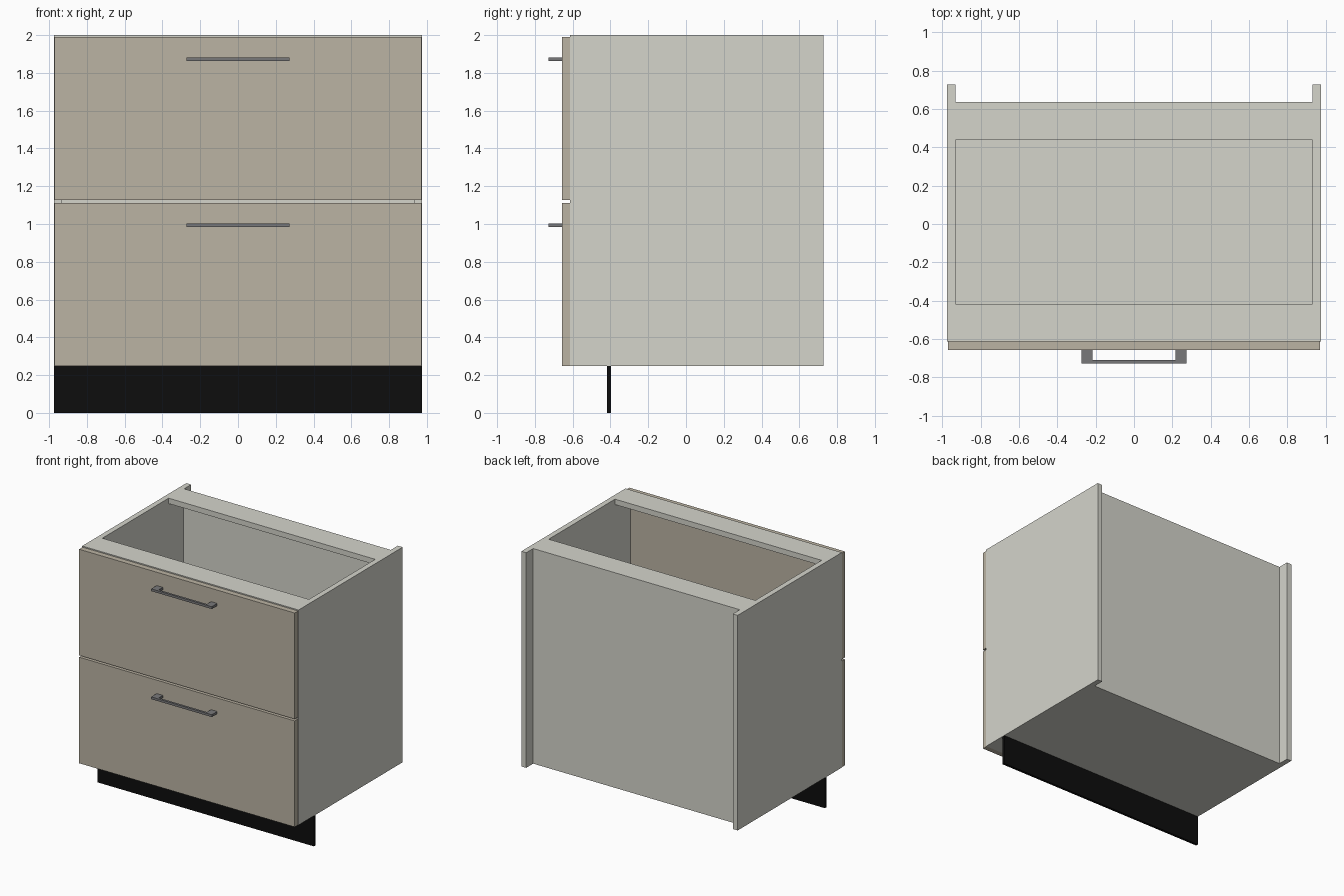
import bpy
import bmesh

if "Cube" in bpy.data.objects:
    bpy.data.objects.remove(bpy.data.objects["Cube"])


def material(name, rgb):
    m = bpy.data.materials.new(name)
    m.diffuse_color = (*rgb, 1.0)
    m.use_nodes = True
    m.node_tree.nodes["Principled BSDF"].inputs["Base Color"].default_value = m.diffuse_color
    return m


CARCASS = material("light grey board", (0.66, 0.66, 0.60))
FRONT = material("warm beige", (0.50, 0.455, 0.37))
METAL = material("grey metal", (0.19, 0.19, 0.195))
BLACK = material("black", (0.004, 0.004, 0.004))


def prism(name, outline, z0, z1, mat):
    """Extrude an xy outline (counter-clockwise) from z0 up to z1."""
    bm = bmesh.new()
    face = bm.faces.new([bm.verts.new((x, y, z0)) for x, y in outline])
    top = bmesh.ops.extrude_face_region(bm, geom=[face])["geom"]
    verts = [v for v in top if isinstance(v, bmesh.types.BMVert)]
    bmesh.ops.translate(bm, verts=verts, vec=(0, 0, z1 - z0))
    bmesh.ops.recalc_face_normals(bm, faces=bm.faces[:])
    mesh = bpy.data.meshes.new(name)
    bm.to_mesh(mesh)
    bm.free()
    mesh.materials.append(mat)
    obj = bpy.data.objects.new(name, mesh)
    bpy.context.collection.objects.link(obj)
    return obj


def board(name, x, y, z, mat):
    outline = [(x[0], y[0]), (x[1], y[0]), (x[1], y[1]), (x[0], y[1])]
    return prism(name, outline, z[0], z[1], mat)


W = 0.975            # half width of the cabinet
T = 0.044            # board thickness
IN = W - T           # inner half width
Z0, Z1 = 0.248, 2.0  # carcass bottom and top
YF, YB = -0.613, 0.727
BACK = 0.63          # inner face of the recessed back panel

# Carcass
board("left_side_panel", (-W, -IN), (YF, YB), (Z0, Z1), CARCASS)
board("right_side_panel", (IN, W), (YF, YB), (Z0, Z1), CARCASS)
board("bottom_panel", (-IN, IN), (YF, BACK), (Z0, Z0 + T), CARCASS)
board("back_panel", (-IN, IN), (BACK, BACK + 0.007), (Z0, Z1), CARCASS)
board("front_top_rail", (-IN, IN), (YF, -0.416), (Z1 - T, Z1), CARCASS)
board("back_top_rail", (-IN, IN), (0.437, BACK), (Z1 - T, Z1), CARCASS)

# Recessed plinth board
board("plinth", (-W, W), (-0.417, -0.396), (0.0, Z0), BLACK)

# Drawer fronts, each with a bracket-shaped bar handle
FY = YF - T
HX, HI = 0.273, 0.217   # outer and inner half width of the handle
HY = -0.727             # front of the handle
for label, z0, z1, hz in (("lower", Z0, 1.112, 0.993),
                          ("upper", 1.127, 1.991, 1.873)):
    board(label + "_drawer_front", (-0.971, 0.971), (FY, YF), (z0, z1), FRONT)
    bracket = [(-HX, HY), (HX, HY), (HX, FY), (HI, FY),
               (HI, HY + 0.018), (-HI, HY + 0.018), (-HI, FY), (-HX, FY)]
    prism(label + "_handle", bracket, hz - 0.0095, hz + 0.0095, METAL)
